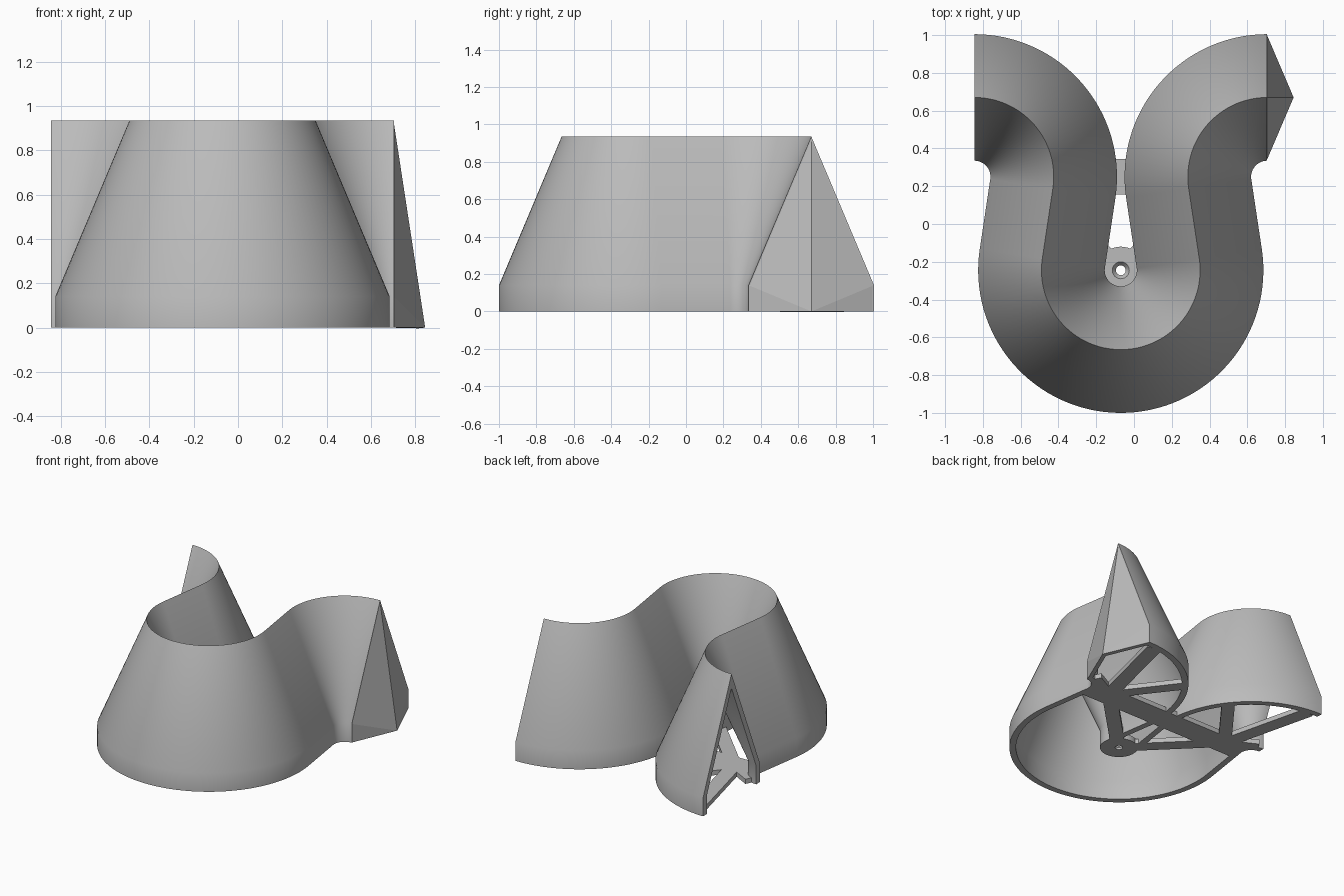
import bpy, bmesh, math
from mathutils import Vector

cube = bpy.data.objects.get("Cube")
if cube:
    bpy.data.objects.remove(cube)

grey = bpy.data.materials.new("plain grey")
grey.use_nodes = True
colour = (0.5, 0.5, 0.5, 1)
grey.diffuse_color = colour
grey.node_tree.nodes["Principled BSDF"].inputs["Base Color"].default_value = colour

RIDGE_R, HALF, TOP, SKIRT, WALL = 0.42, 0.335, 0.935, 0.14, 0.045
MID_X, SPREAD = -0.07, 0.775
LEFT_C = Vector((MID_X - SPREAD, 0.25))
FRONT_C = Vector((MID_X, -0.245))
RIGHT_C = Vector((MID_X + SPREAD, 0.25))


def finish(name, bm, smooth=False):
    bmesh.ops.recalc_face_normals(bm, faces=bm.faces)
    mesh = bpy.data.meshes.new(name)
    bm.to_mesh(mesh)
    bm.free()
    mesh.materials.append(grey)
    ob = bpy.data.objects.new(name, mesh)
    bpy.context.collection.objects.link(ob)
    if smooth:
        bpy.ops.object.select_all(action="DESELECT")
        ob.select_set(True)
        bpy.context.view_layer.objects.active = ob
        bpy.ops.object.shade_smooth_by_angle(angle=math.radians(30))
    return ob


def arc(centre, start, end, side, steps):
    """Ridge points with the sideways direction at each one."""
    points = []
    for i in range(steps + 1):
        a = start + (end - start) * i / steps
        e = Vector((math.cos(a), math.sin(a)))
        points.append((centre + e * RIDGE_R, e * side))
    return points


# S-bends joined by straight tangents
span = FRONT_C - LEFT_C
tilt = math.atan2(span.y, span.x) + math.acos(2 * RIDGE_R / span.length)
path = (arc(LEFT_C, math.pi / 2, tilt, 1, 32)
        + arc(FRONT_C, math.pi + tilt, 2 * math.pi - tilt, -1, 64)
        + arc(RIGHT_C, math.pi - tilt, math.pi / 2, 1, 32))

# Hollow gabled wall swept along the path
inner = HALF - WALL
inner_top = TOP - WALL * (TOP - SKIRT) / HALF
profile = [(-HALF, 0), (-HALF, SKIRT), (0, TOP), (HALF, SKIRT), (HALF, 0),
           (inner, 0), (inner, SKIRT), (0, inner_top), (-inner, SKIRT), (-inner, 0)]
bm = bmesh.new()
rings = []
for p, n in path:
    rings.append([bm.verts.new((p.x + n.x * s, p.y + n.y * s, z)) for s, z in profile])
count = len(profile)
for a, b in zip(rings, rings[1:]):
    for i in range(count):
        j = (i + 1) % count
        bm.faces.new((a[i], a[j], b[j], b[i]))
for ring in (rings[0], rings[-1]):
    for i in range(4):
        bm.faces.new((ring[i], ring[i + 1], ring[8 - i], ring[9 - i]))
finish("winding_wall", bm, smooth=True)

# Pointed hollow cap on the right end
bm = bmesh.new()
end_x, end_y = RIGHT_C.x - 0.003, RIGHT_C.y + RIDGE_R
apex = bm.verts.new((end_x, end_y, TOP))
tip = bm.verts.new((0.845, end_y, 0))
for side in (-1, 1):
    low = bm.verts.new((end_x, end_y + side * HALF, 0))
    high = bm.verts.new((end_x, end_y + side * HALF, SKIRT))
    bm.faces.new((apex, high, tip))
    bm.faces.new((high, low, tip))
cap = finish("end_cap", bm)
# Make the faces point outwards so that the thickness goes inwards
if cap.data.polygons[0].normal.x < 0:
    cap.data.flip_normals()
shell = cap.modifiers.new("thickness", "SOLIDIFY")
shell.thickness = 0.03
shell.offset = -1


def bar(name, start, end, width, height=0.035):
    start, end = Vector(start), Vector(end)
    across = (end - start).normalized().orthogonal() * width / 2
    corners = (start + across, end + across, end - across, start - across)
    bm = bmesh.new()
    face = bm.faces.new([bm.verts.new((c.x, c.y, 0)) for c in corners])
    up = bmesh.ops.extrude_face_region(bm, geom=[face])["geom"]
    bmesh.ops.translate(bm, vec=(0, 0, height),
                        verts=[v for v in up if isinstance(v, bmesh.types.BMVert)])
    finish(name, bm)


# Flat base braces, mirrored about the middle
reach = SPREAD - 0.11
bar("cross_brace", (MID_X - reach, 0.25), (MID_X + reach, 0.25), 0.19)
for label, s in (("left", 1), ("right", -1)):
    node = (MID_X + s * 0.52, 0.27)
    bar(label + "_hub_brace", (MID_X + s * 0.07, -0.18), node, 0.10)
    bar(label + "_outer_brace", node, (MID_X + s * 0.20, 0.69), 0.09)
    bar(label + "_end_brace", node, (MID_X + s * 0.69, 0.96), 0.11)
    bar(label + "_inner_brace", node, (MID_X + s * 0.73, 0.38), 0.08)

# Drilled hub with a countersunk hole
bm = bmesh.new()
section = [(0.026, 0), (0.125, 0), (0.125, 0.04), (0.045, 0.04), (0.026, 0.015)]
verts = [bm.verts.new((FRONT_C.x + r, FRONT_C.y, z)) for r, z in section]
edges = [bm.edges.new((verts[i - 1], verts[i])) for i in range(len(verts))]
bmesh.ops.spin(bm, geom=verts + edges, cent=(FRONT_C.x, FRONT_C.y, 0), axis=(0, 0, 1),
               angle=2 * math.pi, steps=40, use_merge=True)
bmesh.ops.remove_doubles(bm, verts=bm.verts, dist=0.0005)
finish("hub", bm, smooth=True)
